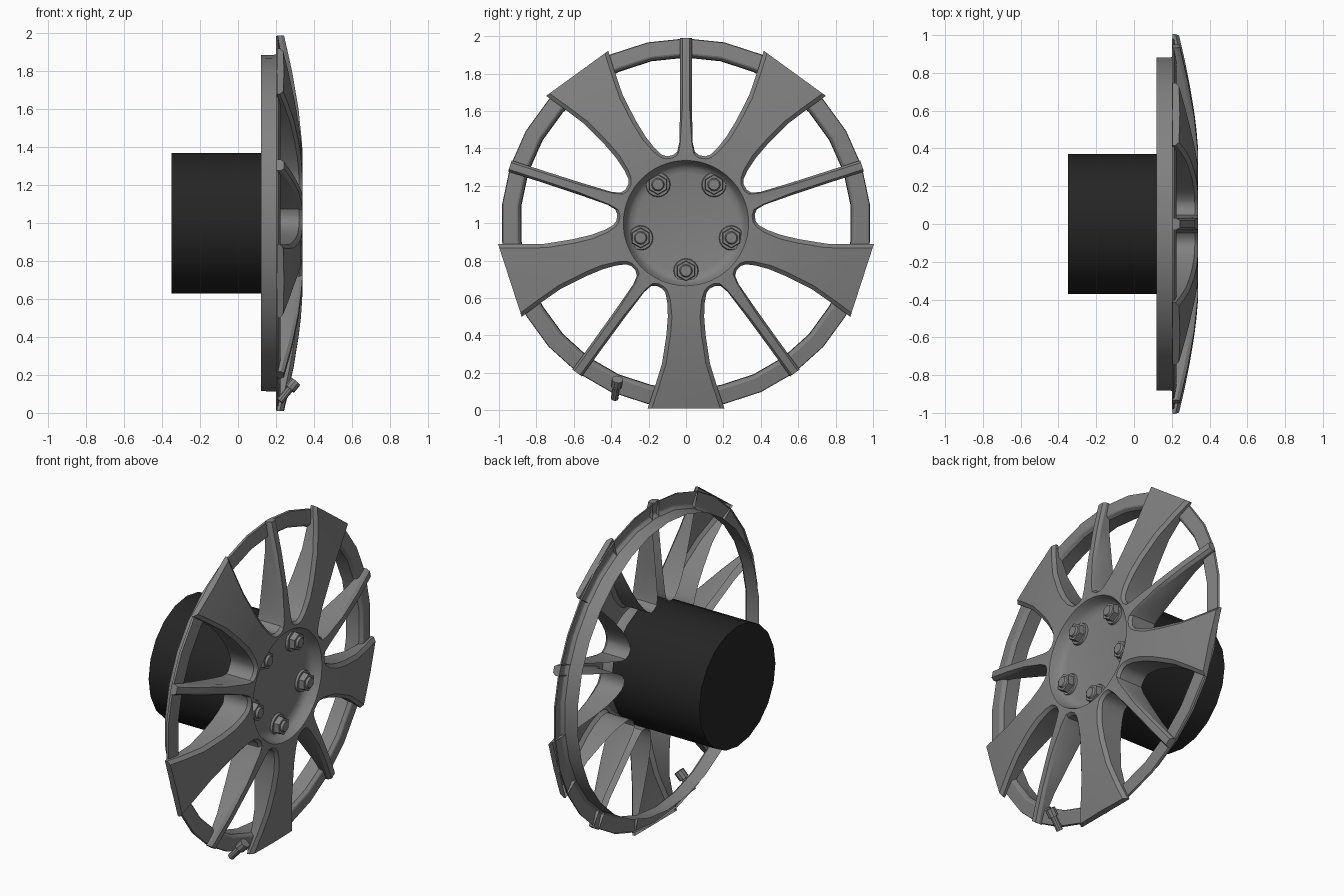
import bpy, bmesh
from math import sin, cos, radians, pi, hypot, atan2
from mathutils import Vector, Matrix

if "Cube" in bpy.data.objects:
    bpy.data.objects.remove(bpy.data.objects["Cube"])


def material(name, value):
    m = bpy.data.materials.new(name)
    m.use_nodes = True
    col = (value, value, value, 1)
    m.diffuse_color = col
    m.node_tree.nodes["Principled BSDF"].inputs["Base Color"].default_value = col
    return m


GREY = material("alloy grey", 0.22)
BLACK = material("hub black", 0.018)
CENTRE = Vector((0, 0, 1))


def finish(name, bm, mat, angle=35):
    bmesh.ops.remove_doubles(bm, verts=bm.verts, dist=0.0005)
    bmesh.ops.recalc_face_normals(bm, faces=bm.faces)
    mesh = bpy.data.meshes.new(name)
    bm.to_mesh(mesh)
    bm.free()
    mesh.materials.append(mat)
    ob = bpy.data.objects.new(name, mesh)
    bpy.context.collection.objects.link(ob)
    if angle:
        bpy.ops.object.select_all(action='DESELECT')
        ob.select_set(True)
        bpy.context.view_layer.objects.active = ob
        bpy.ops.object.shade_smooth_by_angle(angle=radians(angle))
    return ob


def wheel_point(x, r, a):
    return Vector((x, r * cos(a), 1 + r * sin(a)))


def lathe(name, profile, sides, mat, angle=35):
    """Spin (x, radius) points about the axle."""
    bm = bmesh.new()
    rings = [[bm.verts.new(wheel_point(x, r, pi / 2 + 2 * pi * i / sides))
              for i in range(sides)] for x, r in profile]
    for a, b in zip(rings, rings[1:]):
        for i in range(sides):
            j = (i + 1) % sides
            bm.faces.new((a[i], a[j], b[j], b[i]))
    for ring, (x, r) in zip(rings, profile):
        if r < 0.01:
            bmesh.ops.contextual_create(bm, geom=ring)
    return finish(name, bm, mat, angle)


def rod(bm, start, end, radius, sides, tip=1.0):
    """Closed cylinder between two points."""
    start, end = Vector(start), Vector(end)
    d = end - start
    turn = d.to_track_quat('Z', 'Y').to_matrix().to_4x4()
    bmesh.ops.create_cone(bm, cap_ends=True, segments=sides, radius1=radius,
                          radius2=radius * tip, depth=d.length,
                          matrix=Matrix.Translation((start + end) / 2) @ turn)


# Spokes: one half sector as (outline, spine) pairs in polar form
def polar(axial, w, base=0.0):
    return hypot(axial, w), radians(base) + atan2(w, axial)


rows = []
for a, w in [(.99, .205), (.88, .168), (.75, .128), (.6, .105), (.5, .097)]:
    rows.append((polar(a, w), (a, 0), .022))
rows.append((polar(.425, .1), (.34, 0), .022))
for r, deg, ring in [(.388, 16.5, 10), (.372, 20, 16), (.37, 25, 24), (.385, 29, 30)]:
    rows.append(((r, radians(deg)), (.34, radians(ring)), .015))
for a, w in [(.43, .036), (.6, .032), (.8, .031), (.99, .031)]:
    rows.append((polar(a, -w, 36), (max(a, .34) if a > .5 else .34, radians(36)), .012))


def dome(r):
    return .34 - .1 * (max(r - .36, 0) / .64) ** 1.6


def back(r):
    return .165 + .04 * min(max((r - .4) / .4, 0), 1)


bm = bmesh.new()
for k in range(5):
    for side in (1, -1):
        axis = radians(-90 + 72 * k)

        def place(r, a, x):
            return bm.verts.new(wheel_point(x, r, axis + side * a))

        strips = []
        for (pr, pa), (sr, sa), bevel in rows:
            p = Vector((pr * cos(pa), pr * sin(pa)))
            s = Vector((sr * cos(sa), sr * sin(sa)))
            q = p + (s - p).normalized() * bevel
            strips.append([place(sr, sa, dome(sr)),
                           place(q.length, atan2(q.y, q.x), dome(q.length)),
                           place(pr, pa, dome(pr) - .018),
                           place(pr, pa, back(pr))])
        for a, b in zip(strips, strips[1:]):
            for i in range(3):
                bm.faces.new((a[i], a[i + 1], b[i + 1], b[i]))
        # Tip walls close the outer ends
        for strip, row in ((strips[0], rows[0]), (strips[-1], rows[-1])):
            foot = place(row[1][0], row[1][1], back(1))
            bm.faces.new(strip + [foot])
finish("spokes", bm, GREY, 30)

# Recessed centre, rim and rear drum
lathe("centre_dish", [(.339, .346), (.337, .335), (.322, .327), (.29, .315),
                      (.272, .295), (.265, .265), (.265, .001)], 60, GREY, 40)
lathe("rim", [(.12, .885), (.205, .888), (.222, .902), (.225, .91),
              (.212, .985), (.2, .988)], 30, GREY, 20)

bm = bmesh.new()
rod(bm, CENTRE + Vector((-.35, 0, 0)), CENTRE + Vector((.25, 0, 0)), .37, 20)
finish("rear_drum", bm, BLACK)

# Wheel nuts
bm = bmesh.new()
for k in range(5):
    a = radians(-90 + 72 * k)
    for x0, x1, radius, sides, tip in [(.255, .278, .07, 16, .9), (.27, .312, .056, 6, .92),
                                       (.31, .325, .036, 12, .8)]:
        rod(bm, wheel_point(x0, .255, a), wheel_point(x1, .255, a), radius, sides, tip)
finish("wheel_nuts", bm, GREY, 30)

# Valve near the bottom of the rim
bm = bmesh.new()
foot, top = Vector((.22, -.382, .062)), Vector((.305, -.366, .165))
rod(bm, foot, top, .02, 10)
rod(bm, foot.lerp(top, .62), top, .03, 10)
finish("valve", bm, GREY, 30)
